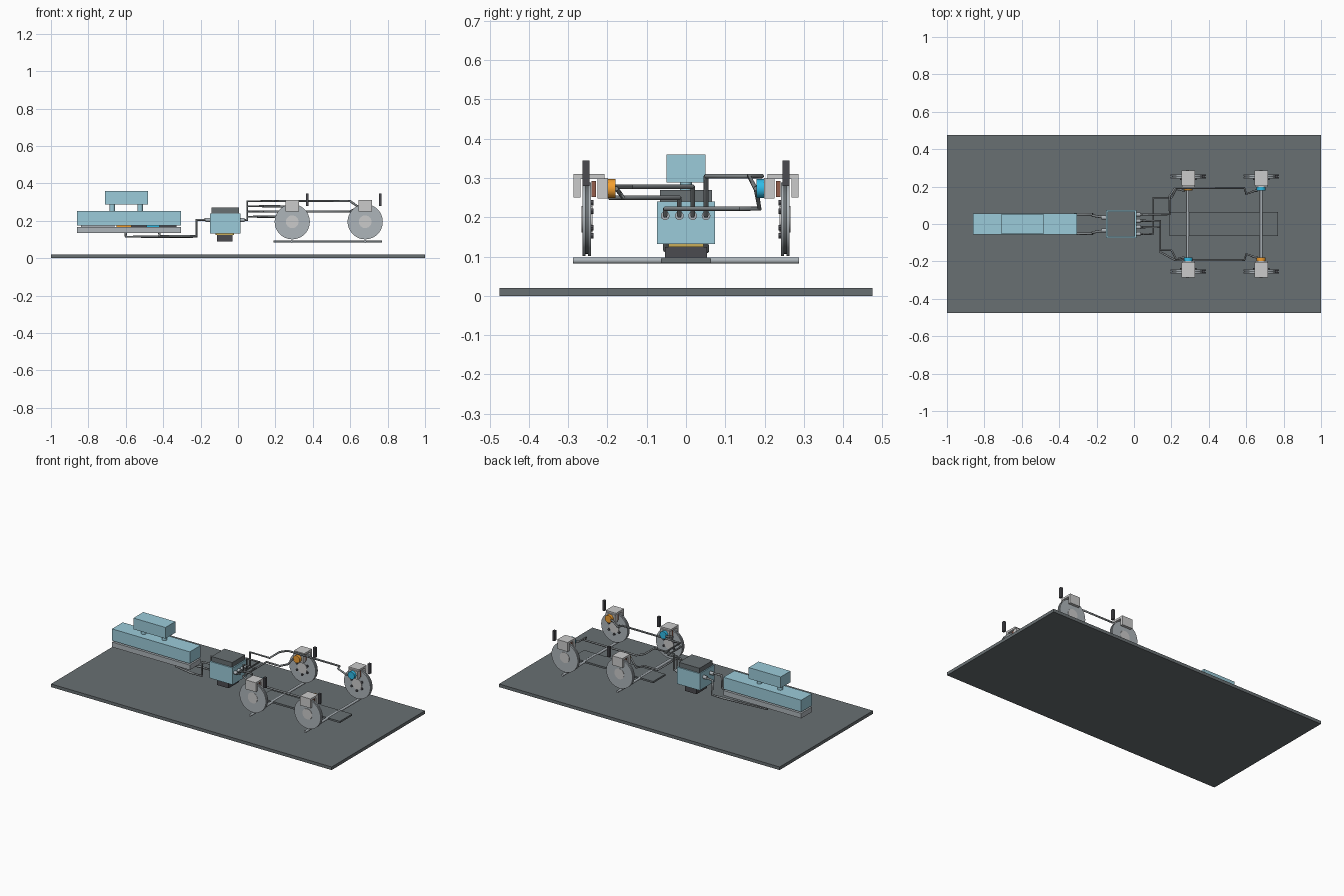
import bpy, math
from mathutils import Vector

if "Cube" in bpy.data.objects:
    bpy.data.objects.remove(bpy.data.objects["Cube"])


def mat(name, rgb):
    m = bpy.data.materials.new(name)
    m.diffuse_color = (*rgb, 1)
    m.use_nodes = True
    m.node_tree.nodes["Principled BSDF"].inputs["Base Color"].default_value = m.diffuse_color
    return m


BLUE = mat("pale_blue", (0.33, 0.6, 0.7))
DARK = mat("dark_grey", (0.14, 0.16, 0.17))
BLACK = mat("charcoal", (0.07, 0.07, 0.08))
STEEL = mat("steel", (0.42, 0.46, 0.49))
PIPE = mat("pipe_grey", (0.22, 0.24, 0.25))
ORANGE = mat("orange", (0.9, 0.35, 0.03))
CYAN = mat("bright_blue", (0.03, 0.5, 0.8))
PAD = mat("pad_brown", (0.3, 0.11, 0.07))
GOLD = mat("gold", (0.6, 0.42, 0.1))


def box(name, x, y, z, m=None):
    """Box from (min, max) pairs; order of each pair does not matter."""
    bpy.ops.mesh.primitive_cube_add(size=1, location=[sum(p) / 2 for p in (x, y, z)])
    o = bpy.context.object
    o.name = name
    o.scale = [abs(p[1] - p[0]) for p in (x, y, z)]
    bpy.ops.object.transform_apply(location=False, rotation=False)
    if m:
        o.data.materials.append(m)
    return o


def cyl(name, a, b, r, m=None, n=32):
    """Cylinder between two points."""
    a, b = Vector(a), Vector(b)
    bpy.ops.mesh.primitive_cylinder_add(vertices=n, radius=r, depth=(b - a).length,
                                        location=(a + b) / 2)
    o = bpy.context.object
    o.name = name
    o.rotation_euler = (b - a).to_track_quat('Z', 'Y').to_euler()
    bpy.ops.object.shade_smooth_by_angle()
    if m:
        o.data.materials.append(m)
    return o


def pipe(name, pts, r=0.006):
    """Round tube along a polyline."""
    c = bpy.data.curves.new(name, 'CURVE')
    c.dimensions = '3D'
    c.bevel_depth = r
    c.bevel_resolution = 2
    c.use_fill_caps = True
    s = c.splines.new('POLY')
    s.points.add(len(pts) - 1)
    for p, q in zip(s.points, pts):
        p.co = (*q, 1)
    c.materials.append(PIPE)
    bpy.context.collection.objects.link(bpy.data.objects.new(name, c))


# base board
box("base_board", (-1, 1), (-0.475, 0.475), (0, 0.02), DARK)

# master cylinder, split along its length, with pistons between the halves
box("cylinder_lower_half", (-0.86, -0.305), (-0.055, 0.055), (0.135, 0.167), STEEL)
box("cylinder_upper_half", (-0.86, -0.305), (-0.055, 0.055), (0.176, 0.252), BLUE)
for i, (x0, x1, r, m) in enumerate([(-0.84, -0.66, 0.02, STEEL), (-0.65, -0.57, 0.035, ORANGE),
                                    (-0.57, -0.49, 0.015, BLACK), (-0.49, -0.42, 0.035, CYAN),
                                    (-0.42, -0.33, 0.015, BLACK)]):
    cyl(f"piston_part_{i}", (x0, 0, 0.171), (x1, 0, 0.171), r, m)

# fluid reservoir on two necks
box("reservoir", (-0.71, -0.482), (-0.05, 0.05), (0.288, 0.36), BLUE)
for x in (-0.672, -0.523):
    cyl("reservoir_neck", (x, 0, 0.25), (x, 0, 0.29), 0.015, BLUE)

# control unit
box("valve_block", (-0.15, 0.013), (-0.074, 0.074), (0.132, 0.24), BLUE)
box("control_cover", (-0.143, 0.005), (-0.066, 0.066), (0.24, 0.27), DARK)
box("pump_collar", (-0.12, -0.022), (-0.045, 0.045), (0.124, 0.132), GOLD)
box("pump_motor", (-0.112, -0.03), (-0.053, 0.053), (0.09, 0.124), BLACK)

# feed pipes from the master cylinder to the control unit
for s, x in ((1, -0.6), (-1, -0.42)):
    y, z = s * 0.052, 0.115 if s > 0 else 0.118
    pipe("feed_pipe", [(x, s * 0.03, 0.135), (x, s * 0.03, z), (-0.3, y, z), (-0.222, y, z),
                       (-0.222, s * 0.045, 0.205), (-0.15, s * 0.034, 0.205)], 0.007)
    cyl("feed_fitting", (-0.175, s * 0.034, 0.205), (-0.15, s * 0.034, 0.205), 0.011, STEEL, 16)

# brake pipes: port y, run height, x of the cross run, wheel x, side
for py, z, xc, wx, s in ((0.051, 0.305, 0.19, 0.68, 1), (0.017, 0.278, 0.14, 0.29, -1),
                         (-0.017, 0.25, 0.14, 0.68, -1), (-0.053, 0.222, 0.104, 0.29, 1)):
    cyl("port_fitting", (0.013, py, 0.204), (0.035, py, 0.204), 0.011, STEEL, 16)
    pts = [(0.013, py, 0.204), (0.05, py, 0.204), (0.05, py, z), (xc, py, z)]
    if wx > 0.5:
        pts += [(xc, s * 0.15, z), (0.22, s * 0.193, z), (0.59, s * 0.193, z),
                (0.6, s * 0.16, z), (0.645, s * 0.177, 0.273)]
    else:
        pts += [(xc, s * 0.14, z), (0.2, s * 0.14, z), (0.225, s * 0.187, z)]
    pts += [(wx - 0.02, s * 0.178, 0.273)]
    pipe("brake_pipe", pts)

# chassis plate and axles
box("chassis_plate", (0.19, 0.77), (-0.063, 0.063), (0.084, 0.095), DARK)
for x in (0.287, 0.68):
    cyl("axle_bar", (x, -0.288, 0.09), (x, 0.288, 0.09), 0.008, STEEL, 16)

# four disc brake corners
zc = 0.195
for x in (0.29, 0.68):
    for s in (-1, 1):
        # vented disc, hub and bolts
        cyl("disc_outer", (x, s * 0.264, zc), (x, s * 0.256, zc), 0.094, STEEL, 48)
        cyl("disc_core", (x, s * 0.257, zc), (x, s * 0.249, zc), 0.088, DARK, 48)
        cyl("disc_inner", (x, s * 0.25, zc), (x, s * 0.242, zc), 0.094, STEEL, 48)
        cyl("hub", (x, s * 0.266, zc), (x, s * 0.238, zc), 0.034)
        for i in range(6):
            a = i * math.tau / 6 + math.pi / 6
            bx, bz = x + 0.042 * math.cos(a), zc + 0.042 * math.sin(a)
            cyl("hub_bolt", (bx, s * 0.243, bz), (bx, s * 0.235, bz), 0.007, BLACK, 12)
        # caliper
        w = (x - 0.037, x + 0.037)
        box("caliper_outer", w, (s * 0.286, s * 0.269), (0.25, 0.31))
        box("caliper_bridge", w, (s * 0.286, s * 0.207), (0.297, 0.31))
        box("brake_pad", (x - 0.03, x + 0.03), (s * 0.24, s * 0.229), (0.252, 0.292), PAD)
        box("caliper_inner", (x - 0.033, x + 0.033), (s * 0.225, s * 0.199), (0.248, 0.3))
        col = ORANGE if (x > 0.5) == (s < 0) else CYAN
        cyl("caliper_piston", (x, s * 0.2, 0.273), (x, s * 0.18, 0.273), 0.024, col)
        # wheel speed sensor
        box("speed_sensor", (x + 0.073, x + 0.088), (s * 0.263, s * 0.245), (0.28, 0.345), BLACK)
